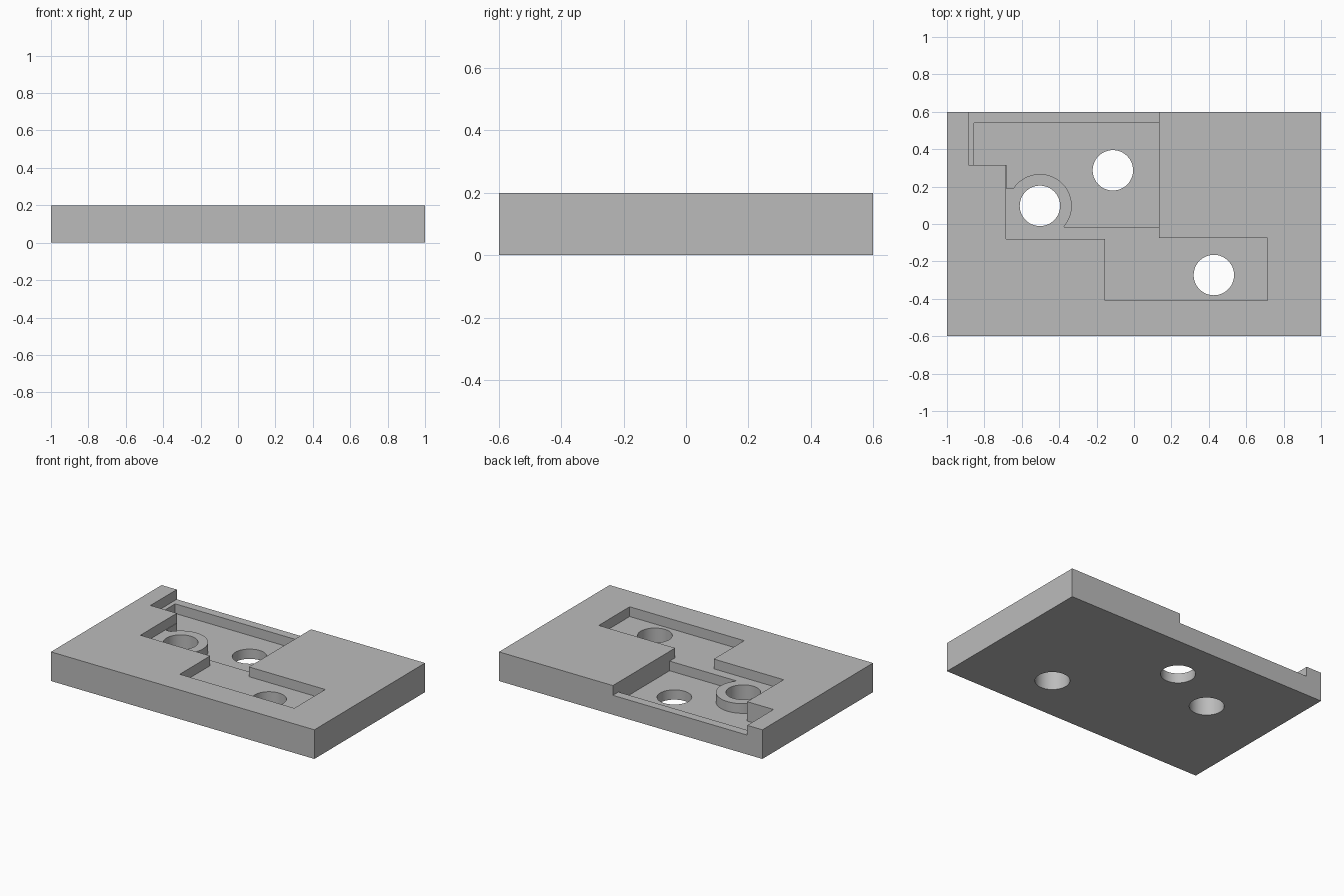
import bpy, bmesh
from math import cos, sin, pi, radians

cube = bpy.data.objects.get("Cube")
if cube:
    bpy.data.objects.remove(cube, do_unlink=True)

TOP, SHELF, FLOOR = 0.2, 0.133, 0.067
HOLE_R, BOSS_R = 0.108, 0.17
BOSS = (-0.503, 0.097)
HOLES = [BOSS, (-0.113, 0.287), (0.427, -0.273)]

grey = bpy.data.materials.new("plain grey")
grey.use_nodes = True
grey.diffuse_color = (0.5, 0.5, 0.5, 1)
grey.node_tree.nodes["Principled BSDF"].inputs["Base Color"].default_value = (0.5, 0.5, 0.5, 1)


def arc(center, radius, start, end, steps):
    angles = [radians(start + (end - start) * i / steps) for i in range(steps + 1)]
    return [(center[0] + radius * cos(a), center[1] + radius * sin(a)) for a in angles]


def prism(name, outline, low, high):
    """Extrude a flat outline between two heights."""
    bm = bmesh.new()
    face = bm.faces.new([bm.verts.new((x, y, low)) for x, y in outline])
    grown = bmesh.ops.extrude_face_region(bm, geom=[face])["geom"]
    verts = [v for v in grown if isinstance(v, bmesh.types.BMVert)]
    bmesh.ops.translate(bm, verts=verts, vec=(0, 0, high - low))
    bmesh.ops.recalc_face_normals(bm, faces=bm.faces)
    mesh = bpy.data.meshes.new(name)
    bm.to_mesh(mesh)
    bm.free()
    mesh.materials.append(grey)
    obj = bpy.data.objects.new(name, mesh)
    bpy.context.collection.objects.link(obj)
    return obj


def cut(body, cutter):
    """Subtract the cutter and throw it away."""
    cutter.hide_render = True
    mod = body.modifiers.new("cut", "BOOLEAN")
    mod.operation, mod.solver, mod.object = "DIFFERENCE", "EXACT", cutter
    bpy.context.view_layer.objects.active = body
    bpy.ops.object.modifier_apply(modifier=mod.name)
    bpy.data.objects.remove(cutter, do_unlink=True)


# Solid plate
plate = prism("base_plate", [(-1, -0.6), (1, -0.6), (1, 0.6), (-1, 0.6)], 0, TOP)

# Shallow stepped recess, open at the back edge
shelf = [(-0.885, 0.7), (-0.885, 0.315), (-0.685, 0.315), (-0.685, -0.08),
         (-0.155, -0.08), (-0.155, -0.41), (0.715, -0.41), (0.715, -0.075),
         (0.135, -0.075), (0.135, 0.7)]
cut(plate, prism("shelf_cutter", shelf, SHELF, TOP + 0.1))

# Deep pocket that wraps around the raised boss
pocket = [(0.135, 0.54), (-0.855, 0.54), (-0.855, 0.315), (-0.682, 0.315), (-0.682, 0.19)]
pocket += arc(BOSS, BOSS_R, 146.8, -41.2, 36)
pocket += [(0.135, -0.015)]
cut(plate, prism("pocket_cutter", pocket, FLOOR, SHELF + 0.03))

# Through holes
for center in HOLES:
    cut(plate, prism("hole_cutter", arc(center, HOLE_R, 0, 360, 64)[:-1], -0.1, TOP + 0.1))

bpy.ops.object.select_all(action="DESELECT")
plate.select_set(True)
bpy.context.view_layer.objects.active = plate
bpy.ops.object.shade_smooth_by_angle(angle=pi / 6)
